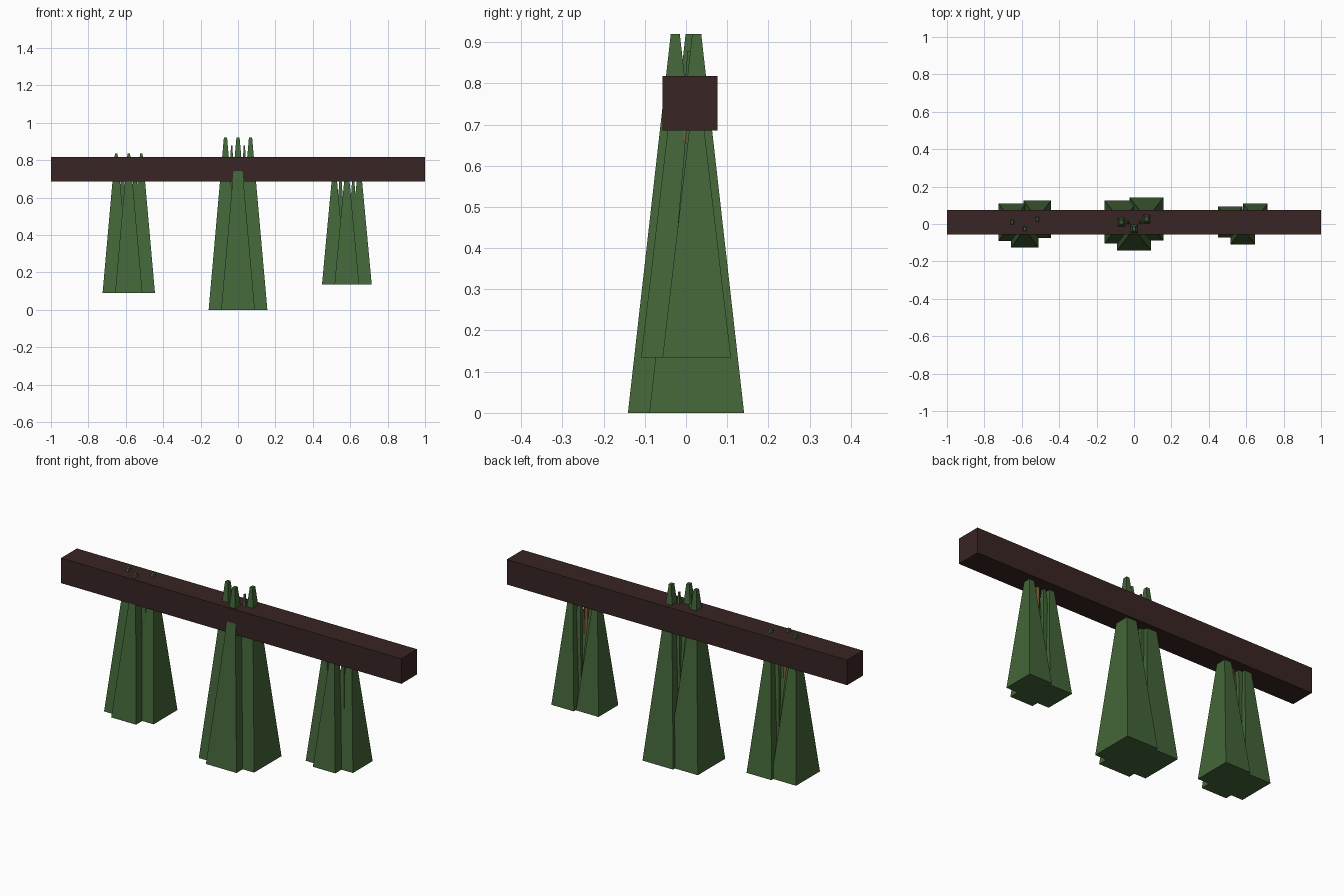
import bpy, bmesh
from mathutils import Matrix

if "Cube" in bpy.data.objects:
    bpy.data.objects.remove(bpy.data.objects["Cube"])


def material(name, rgb):
    m = bpy.data.materials.new(name)
    m.diffuse_color = (*rgb, 1)
    m.use_nodes = True
    m.node_tree.nodes["Principled BSDF"].inputs["Base Color"].default_value = m.diffuse_color
    return m


leaf_mat = material("leaf_green", (0.056, 0.133, 0.04))
wood_mat = material("dark_wood", (0.04, 0.018, 0.017))
stem_mat = material("stem_brown", (0.21, 0.115, 0.045))


def finish(name, bm, mat):
    me = bpy.data.meshes.new(name)
    bm.to_mesh(me)
    bm.free()
    me.materials.append(mat)
    ob = bpy.data.objects.new(name, me)
    bpy.context.collection.objects.link(ob)


def frustum(bm, cx, cy, z0, z1, hx, hy, tip):
    # Square-based tapered leaf bundle, tip is the top/bottom size ratio
    v = bmesh.ops.create_cube(bm, size=2)["verts"]
    for p in v:
        s, z = (tip, z1) if p.co.z > 0 else (1, z0)
        p.co = (cx + p.co.x * hx * s, cy + p.co.y * hy * s, z)


# Horizontal beam
bm = bmesh.new()
bmesh.ops.create_cube(bm, size=1, matrix=Matrix.Translation((0, 0.0095, 0.7515))
                      @ Matrix.Diagonal((2, 0.133, 0.133, 1)))
finish("beam", bm, wood_mat)

# Three hanging bunches: name, centre x, bottom z, top z, base half widths
bunches = [("left", -0.584, 0.09, 0.835, 0.073, 0.10),
           ("middle", 0.0, 0.0, 0.92, 0.09, 0.115),
           ("right", 0.582, 0.135, 0.775, 0.066, 0.083)]
for name, x, z0, z1, hx, hy in bunches:
    h = z1 - z0
    bm = bmesh.new()
    # Large leaf bundles
    for dx, dy in ((-0.067, 0.01), (0, -0.026), (0.067, 0.026)):
        frustum(bm, x + dx, dy, z0, z1, hx, hy, 0.095)
    # Thin leaves between them
    for dx, dy in ((-0.034, 0.008), (0.034, 0.008)):
        frustum(bm, x + dx, dy, z0 + 0.1 * h, z1 - 0.045 * h, hx * 0.6, hy * 0.6, 0.06)
    finish(name + "_herb_leaves", bm, leaf_mat)

    # Stem tying the bunch to the beam
    bm = bmesh.new()
    top = 0.80
    bot = z0 + 0.5 * h
    bmesh.ops.create_cone(bm, cap_ends=True, segments=8, radius1=0.015, radius2=0.015,
                          depth=top - bot,
                          matrix=Matrix.Translation((x, 0, (top + bot) / 2)))
    finish(name + "_stem", bm, stem_mat)
